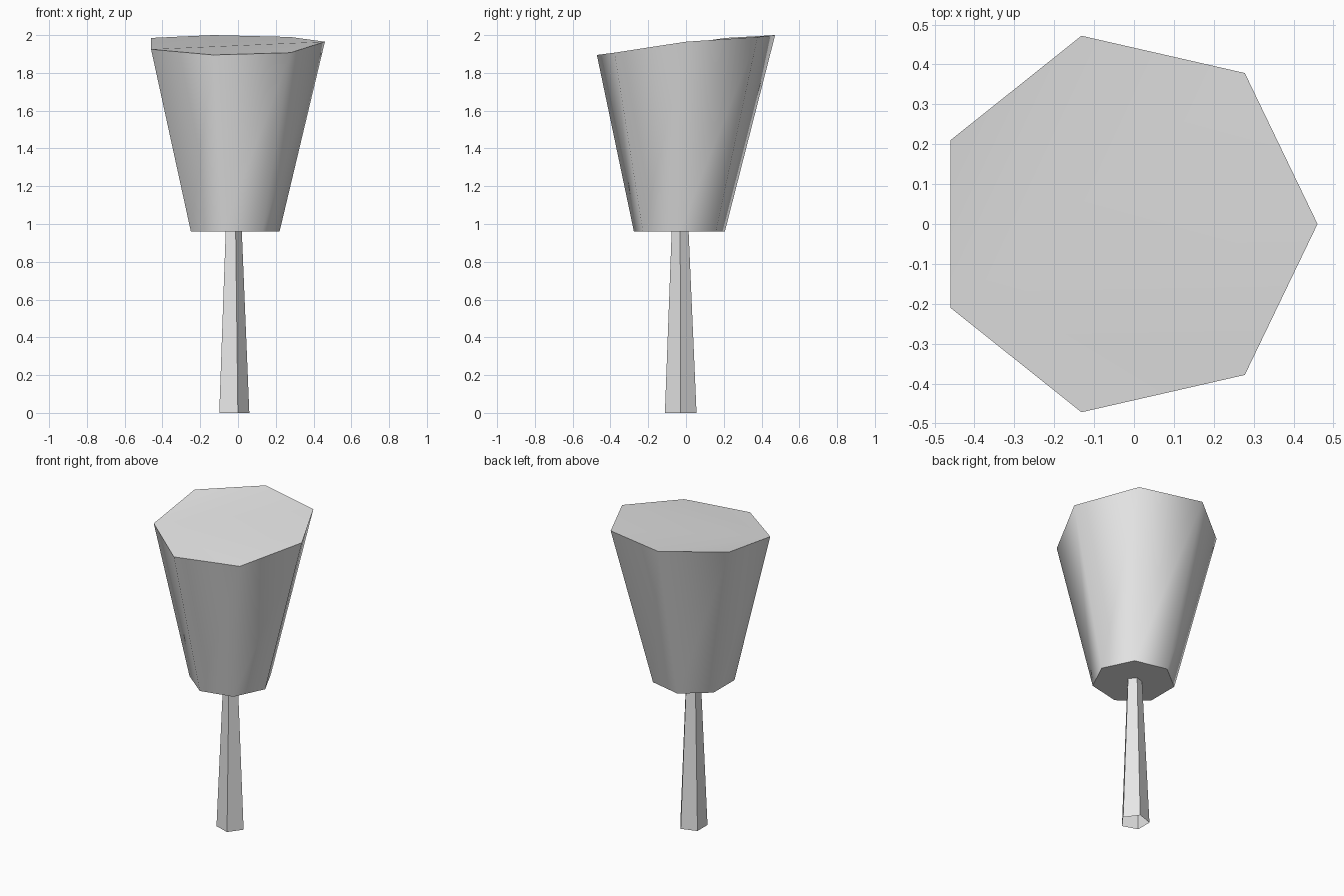
import bpy
import bmesh
from math import cos, sin, pi, radians

cube = bpy.data.objects.get("Cube")
if cube:
    bpy.data.objects.remove(cube, do_unlink=True)

grey = bpy.data.materials.new("light grey")
grey.use_nodes = True
grey.diffuse_color = (0.8, 0.8, 0.8, 1)
grey.node_tree.nodes["Principled BSDF"].inputs["Base Color"].default_value = (0.8, 0.8, 0.8, 1)


def ring(bm, sides, radius, centre, heights):
    """Regular polygon of vertices, first corner towards +x."""
    return [bm.verts.new((centre[0] + radius * cos(2 * pi * i / sides),
                          centre[1] + radius * sin(2 * pi * i / sides),
                          heights[i])) for i in range(sides)]


def bridge(bm, low, high):
    n = len(low)
    for i in range(n):
        j = (i + 1) % n
        bm.faces.new((low[i], low[j], high[j], high[i]))


def finish(bm, name):
    mesh = bpy.data.meshes.new(name)
    bm.to_mesh(mesh)
    bm.free()
    mesh.materials.append(grey)
    obj = bpy.data.objects.new(name, mesh)
    bpy.context.collection.objects.link(obj)
    bpy.ops.object.select_all(action='DESELECT')
    obj.select_set(True)
    bpy.context.view_layer.objects.active = obj
    bpy.ops.object.shade_smooth_by_angle(angle=radians(60))
    return obj


# Trunk: tapered five-sided tube, open at the ends
bm = bmesh.new()
bridge(bm,
       ring(bm, 5, 0.088, (-0.028, -0.028), [0] * 5),
       ring(bm, 5, 0.047, (-0.027, -0.031), [0.965] * 5))
finish(bm, "trunk")

# Crown: flaring seven-sided body with a slanted, slightly uneven top
bm = bmesh.new()
rim = [1.965, 1.99, 2.0, 1.985, 1.925, 1.895, 1.907]
base = ring(bm, 7, 0.247, (-0.027, -0.035), [0.96] * 7)
top = ring(bm, 7, 0.484, (-0.024, 0), rim)
bridge(bm, base, top)
bm.faces.new(base[::-1])
# Top fans out from its front right corner
for i in range(5, 10):
    bm.faces.new((top[4], top[i % 7], top[(i + 1) % 7]))
finish(bm, "crown")
